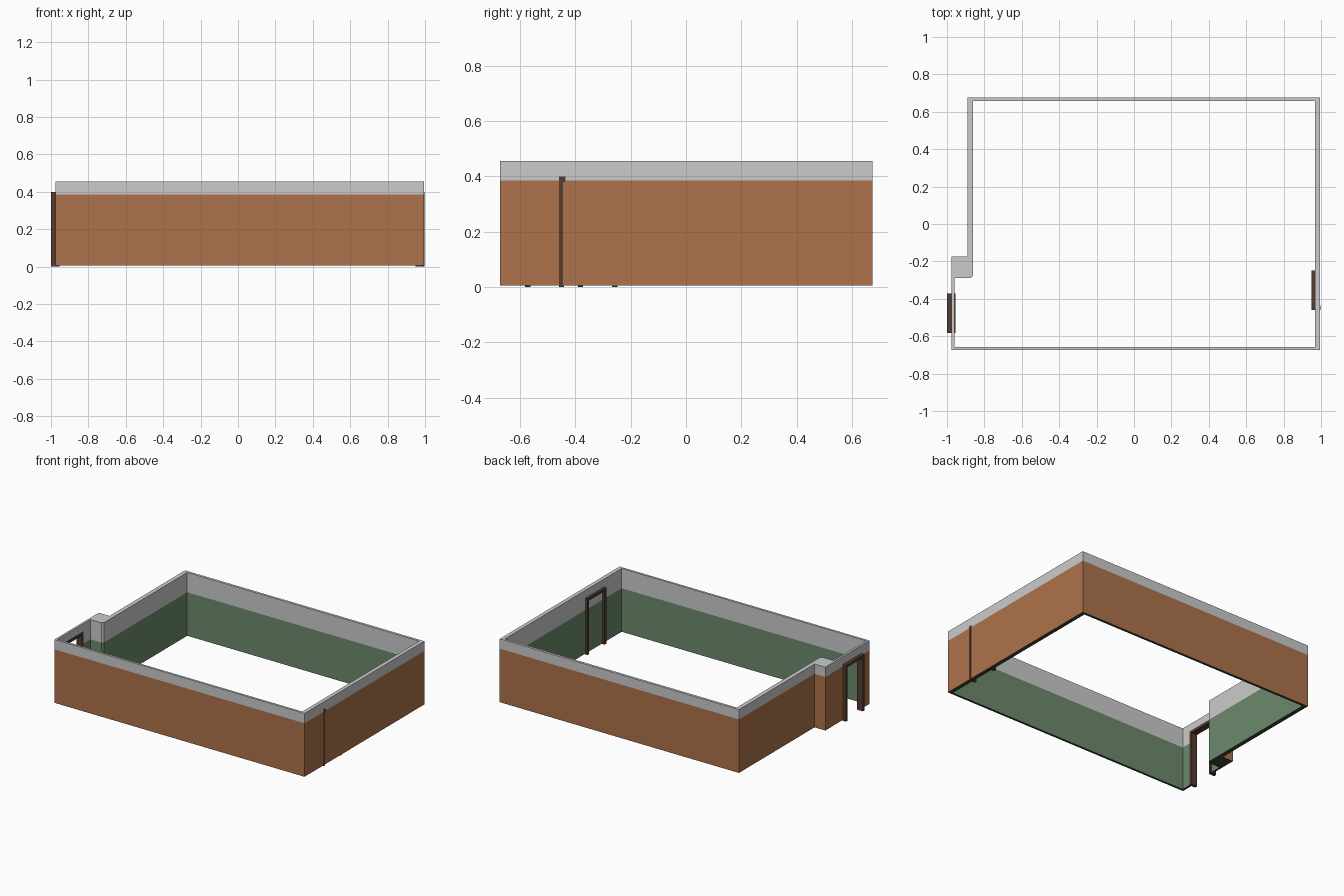
import bpy, bmesh

if "Cube" in bpy.data.objects:
    bpy.data.objects.remove(bpy.data.objects["Cube"])


def material(name, rgb):
    m = bpy.data.materials.new(name)
    m.diffuse_color = (*rgb, 1)
    m.use_nodes = True
    m.node_tree.nodes["Principled BSDF"].inputs["Base Color"].default_value = m.diffuse_color
    return m


BROWN = material("brown", (0.42, 0.17, 0.07))
GREEN = material("green", (0.15, 0.25, 0.15))
GREY = material("grey", (0.6, 0.6, 0.6))
DARK = material("dark_base", (0.04, 0.06, 0.04))
WOOD = material("dark_wood", (0.09, 0.045, 0.028))

# Wall plan: paired outer and inner corners, anticlockwise from front left
PLAN = [((-.975, -.673), (-.96, -.657)), ((.995, -.673), (.967, -.657)),
        ((.995, .675), (.967, .657)), ((-.89, .675), (-.86, .657)),
        ((-.89, -.175), (-.86, -.277)), ((-.975, -.175), (-.873, -.29)),
        ((-.975, -.29), (-.96, -.29)), ((-.975, -.375), (-.96, -.375)),
        ((-.975, -.58), (-.96, -.58))]
DOOR = 7                       # plan segment holding the doorway
BASE, TOP, DOOR_TOP = .005, .456, .395
OUT_SPLIT, IN_SPLIT = .386, .315


def new_object(name, bm, mats):
    bmesh.ops.remove_doubles(bm, verts=bm.verts, dist=1e-5)
    bmesh.ops.recalc_face_normals(bm, faces=bm.faces)
    me = bpy.data.meshes.new(name)
    bm.to_mesh(me)
    bm.free()
    for m in mats:
        me.materials.append(m)
    ob = bpy.data.objects.new(name, me)
    bpy.context.collection.objects.link(ob)
    return ob


def room_walls():
    bm = bmesh.new()

    def quad(pts, slot):
        bm.faces.new([bm.verts.new(p) for p in pts]).material_index = slot

    def upright(a, b, z0, z1, slot):
        quad([(*a, z0), (*b, z0), (*b, z1), (*a, z1)], slot)

    def level(a, b, c, d, z, slot):
        quad([(*p, z) for p in (a, b, c, d)], slot)

    for i, (o0, i0) in enumerate(PLAN):
        o1, i1 = PLAN[(i + 1) % len(PLAN)]
        level(o0, o1, i1, i0, TOP, 2)
        if i == DOOR:
            # Wall above the doorway and its jambs
            upright(o0, o1, DOOR_TOP, TOP, 2)
            upright(i0, i1, DOOR_TOP, TOP, 2)
            level(o0, o1, i1, i0, DOOR_TOP, 2)
            upright(o0, i0, BASE, DOOR_TOP, 0)
            upright(o1, i1, BASE, DOOR_TOP, 0)
            continue
        # Brown outside, green inside, grey upper bands
        upright(o0, o1, BASE, OUT_SPLIT, 0)
        upright(o0, o1, OUT_SPLIT, TOP, 2)
        upright(i0, i1, BASE, IN_SPLIT, 1)
        upright(i0, i1, IN_SPLIT, TOP, 2)
        level(o0, o1, i1, i0, BASE, 3)
    new_object("room_walls", bm, [BROWN, GREEN, GREY, DARK])


def door_frame(name, x0, x1, y0, y1, height=.4, w=.019):
    # Inverted U profile extruded through the wall
    bm = bmesh.new()
    prof = [(y0, 0), (y0 + w, 0), (y0 + w, height - w), (y1 - w, height - w),
            (y1 - w, 0), (y1, 0), (y1, height), (y0, height)]
    face = bm.faces.new([bm.verts.new((x0, y, z)) for y, z in prof])
    ext = bmesh.ops.extrude_face_region(bm, geom=[face], use_keep_orig=True)
    verts = [g for g in ext["geom"] if isinstance(g, bmesh.types.BMVert)]
    bmesh.ops.translate(bm, verts=verts, vec=(x1 - x0, 0, 0))
    new_object(name, bm, [WOOD])


def box(name, lo, hi, mat):
    bm = bmesh.new()
    bmesh.ops.create_cube(bm, size=1)
    for v in bm.verts:
        v.co = [hi[k] if v.co[k] > 0 else lo[k] for k in range(3)]
    new_object(name, bm, [mat])


room_walls()
door_frame("left_door_frame", -1, -.955, -.582, -.372)
door_frame("right_door_frame", .95, .993, -.46, -.248)
# Edge of the right frame showing through the outer wall face
box("right_frame_edge", (.985, -.46, 0), (.997, -.444, .38), WOOD)
box("right_frame_edge_head", (.985, -.46, .38), (.997, -.436, .4), WOOD)
